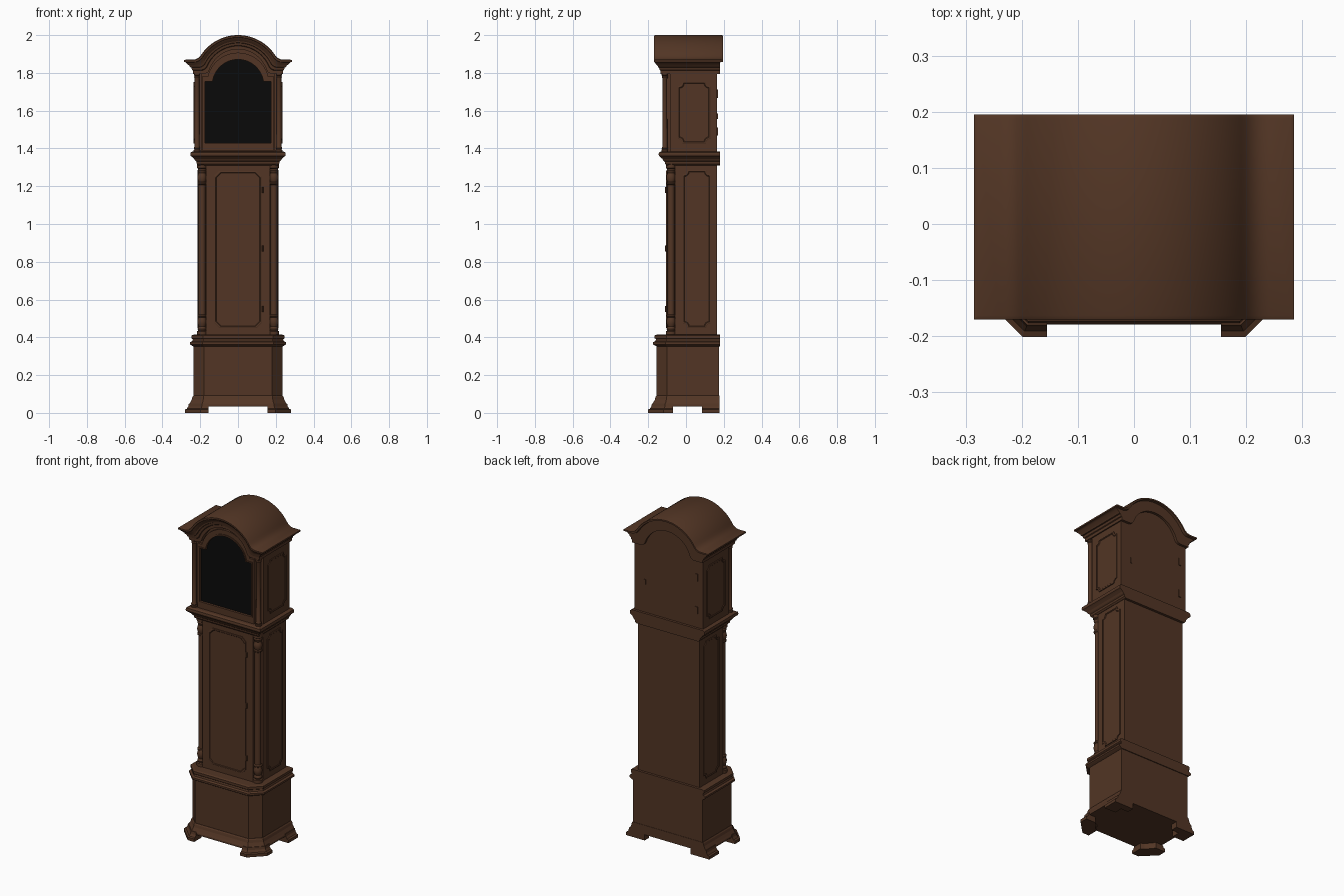
import bpy, bmesh, math

if "Cube" in bpy.data.objects:
    bpy.data.objects.remove(bpy.data.objects["Cube"])

def material(name, col):
    m = bpy.data.materials.new(name)
    m.diffuse_color = (*col, 1)
    m.use_nodes = True
    m.node_tree.nodes["Principled BSDF"].inputs["Base Color"].default_value = m.diffuse_color
    return m

WOOD = material("dark_walnut", (0.085, 0.036, 0.018))
BLACK = material("black_glass", (0.003, 0.003, 0.003))

def finish(name, bm, mat, smooth):
    bmesh.ops.recalc_face_normals(bm, faces=bm.faces)
    me = bpy.data.meshes.new(name)
    bm.to_mesh(me)
    bm.free()
    me.materials.append(mat)
    ob = bpy.data.objects.new(name, me)
    bpy.context.collection.objects.link(ob)
    if smooth:
        bpy.ops.object.select_all(action='DESELECT')
        ob.select_set(True)
        bpy.context.view_layer.objects.active = ob
        bpy.ops.object.shade_smooth_by_angle(angle=math.radians(30))
    return ob

def loft(name, rings, mat=WOOD, caps="fill", smooth=False):
    """Join closed rings of points; caps: fill, strip (front/back halves), or loop."""
    bm = bmesh.new()
    vs = [[bm.verts.new(p) for p in r] for r in rings]
    n = len(vs[0])
    pairs = list(zip(vs, vs[1:]))
    if caps == "loop":
        pairs.append((vs[-1], vs[0]))
    for a, b in pairs:
        for i in range(n):
            j = (i + 1) % n
            bm.faces.new((a[i], a[j], b[j], b[i]))
    if caps == "fill":
        bm.faces.new(vs[0])
        bm.faces.new(vs[-1])
    elif caps == "strip":
        for r in (vs[0], vs[-1]):
            for i in range(n // 2 - 1):
                bm.faces.new((r[i], r[i + 1], r[n - 2 - i], r[n - 1 - i]))
    return finish(name, bm, mat, smooth)

def box(name, x0, x1, y0, y1, z0, z1):
    return loft(name, [[(x0, y0, z), (x1, y0, z), (x1, y1, z), (x0, y1, z)] for z in (z0, z1)])

def lathe(name, x, y, prof, n=20):
    return loft(name, [[(x + r * math.cos(k * math.tau / n), y + r * math.sin(k * math.tau / n), z)
                        for k in range(n)] for r, z in prof], smooth=True)

def outline(o, z, w, f, back, c=0.0):
    """Plan outline grown by o on front and sides, with chamfered front corners."""
    k = c + 0.586 * o if c else 0.0001
    w, f = w + o, f + o
    return [(-w, back, z), (-w, -f + k, z), (-w + k, -f, z), (w - k, -f, z), (w, -f + k, z), (w, back, z)]

# ---- base with chamfered front corners
def base(o, z, back=0.175):
    return outline(o, z, 0.235, 0.155, back, 0.055)

loft("base_case", [base(0, 0.05), base(0, 0.38)])
loft("base_skirt", [base(o, z, 0.177) for o, z in
                    ((0.024, 0.035), (0.024, 0.045), (0.018, 0.055), (0.01, 0.07), (0.006, 0.085), (0.001, 0.092))])
loft("base_top_moulding", [base(o, z, 0.18) for o, z in
                           ((0.001, 0.352), (0.012, 0.358), (0.019, 0.363), (0.019, 0.374), (0.007, 0.38),
                            (0.004, 0.39), (0.011, 0.395), (0.011, 0.41), (0.0, 0.414))])

# ---- bracket feet
foot_prof = ((0.025, 0.05), (0.028, 0.035), (0.036, 0.022), (0.046, 0.018), (0.046, 0))
for s, side in ((1, "right"), (-1, "left")):
    rings_f, rings_b = [], []
    for o, z in foot_prof:
        w, f, c = 0.235 + o, -0.155 - o, 0.055 + 0.586 * o
        rings_f.append([(s * x, y, z) for x, y in ((0.155, f), (w - c, f), (w, f + c), (w, -0.07),
                                                   (0.215, -0.07), (0.2, -0.09), (0.175, -0.12), (0.155, -0.13))])
        rings_b.append([(s * x, y, z) for x, y in ((0.155, 0.177), (w, 0.177), (w, 0.085), (0.205, 0.085),
                                                   (0.205, 0.135), (0.155, 0.135))])
    loft("front_foot_" + side, rings_f)
    loft("back_foot_" + side, rings_b)

# ---- trunk with notched front corners
trunk = [(0.208, 0.165), (0.208, -0.058), (0.17, -0.058), (0.17, -0.1)]
trunk += [(-x, y) for x, y in reversed(trunk)]
loft("trunk_case", [[(x, y, z) for x, y in trunk] for z in (0.4, 1.33)])

# ---- corner columns of the trunk and of the hood
end = [(0.027, 0.0), (0.027, 0.022), (0.021, 0.026), (0.024, 0.034), (0.021, 0.042), (0.018, 0.048),
       (0.023, 0.06), (0.025, 0.075), (0.021, 0.092), (0.019, 0.096), (0.024, 0.1), (0.024, 0.107), (0.018, 0.112)]
trunk_prof = [(r, 0.41 + h) for r, h in end] + [(r, 1.318 - h) for r, h in reversed(end)]
cap = [(0.018, 0.0), (0.018, 0.012), (0.014, 0.016), (0.017, 0.022), (0.013, 0.03)]
hood_prof = [(r, 1.38 + h) for r, h in cap] + [(r * 0.95, 1.8 - h) for r, h in reversed(cap)]
for s, side in ((1, "right"), (-1, "left")):
    lathe("trunk_column_" + side, s * 0.19, -0.079, trunk_prof)
    lathe("hood_column_" + side, s * 0.217, -0.112, hood_prof)

# ---- raised panels with scooped corners
def panel(name, place, u, v, hw, hh, r, square=False):
    rings = []
    for d, i in ((-0.002, 0), (0.005, 0), (0.006, 0.002), (0.006, 0.007), (0.003, 0.01)):
        pts = []
        for sx, sy, a in ((1, 1, -90), (-1, 1, 0), (-1, -1, 90), (1, -1, 180)):
            cx, cy = u + sx * (hw - i), v + sy * (hh - i)
            steps = [0, 1] if square else [k / 6 for k in range(7)]
            for t in steps:
                ang = math.radians(a - 90 * t)
                pts.append(place(cx + r * math.cos(ang), cy + r * math.sin(ang), d))
            if not square:   # little square step either side of the scoop
                b = 0.006
                e1, e2 = (cx, cy - sy * (r + b)), (cx - sx * (r + b), cy)
                if sx * sy < 0:
                    e1, e2 = e2, e1
                pts.insert(len(pts) - 7, place(*e1, d))
                pts.append(place(*e2, d))
        rings.append(pts)
    loft(name, rings)

panel("trunk_door", lambda u, v, d: (u, -0.1 - d, v), 0, 0.865, 0.125, 0.415, 0.026, True)
for s, side in ((1, "right"), (-1, "left")):
    panel("trunk_side_panel_" + side, lambda u, v, d: (s * (0.208 + d), u, v), 0.057, 0.868, 0.074, 0.418, 0.024)
    panel("hood_side_panel_" + side, lambda u, v, d: (s * (0.23 + d), u, v), 0.043, 1.59, 0.087, 0.163, 0.024)

# ---- waist moulding between trunk and hood
loft("waist_moulding", [outline(o, z, 0.21, 0.103, 0.18) for o, z in
                        ((0.0, 1.31), (0.008, 1.318), (0.01, 1.33), (0.016, 1.335), (0.022, 1.345), (0.032, 1.354),
                         (0.04, 1.36), (0.042, 1.368), (0.04, 1.379), (0.028, 1.385))])

# ---- hood: wings and arch that the roof, the cornice and the case share
def arch(off, xe):
    R, cz, zw = 0.2346 - off, 1.7654, 1.87 - off
    a = math.asin((zw - cz) / R)
    xj, b = R * math.cos(a), a + 0.16
    p0, p2 = (R * math.cos(b), cz + R * math.sin(b)), (xj + 0.03, zw)
    half = [(xe, zw)]
    for k in range(6):               # soft valley between wing and arch
        t = k / 5
        half.append(tuple((1 - t) ** 2 * p2[i] + 2 * t * (1 - t) * (xj, zw)[i] + t * t * p0[i] for i in (0, 1)))
    for k in range(1, 13):
        g = b + (math.pi / 2 - b) * k / 12
        half.append((R * math.cos(g), cz + R * math.sin(g)))
    return half + [(-x, z) for x, z in reversed(half[:-1])]

cornice = ((0.0, 0.278, -0.163, 0.188), (0.003, 0.285, -0.17, 0.195), (0.012, 0.285, -0.17, 0.195),
           (0.014, 0.278, -0.165, 0.18), (0.022, 0.27, -0.16, 0.18), (0.032, 0.257, -0.15, 0.18),
           (0.04, 0.253, -0.148, 0.18), (0.042, 0.247, -0.143, 0.18), (0.055, 0.243, -0.14, 0.18),
           (0.058, 0.238, -0.135, 0.18), (0.075, 0.237, -0.134, 0.18))
rings = []
for off, xe, yf, yb in cornice:
    c = arch(off, xe)
    rings.append([(x, yf, z) for x, z in c] + [(x, yb, z) for x, z in reversed(c)])
loft("arched_roof_cornice", rings, caps="strip", smooth=True)

def slab(name, off, w, z0, y0, y1):
    c = arch(off, w) + [(-w, z0), (w, z0)]
    loft(name, [[(x, y, z) for x, z in c] for y in (y0, y1)])

slab("hood_case", 0.06, 0.23, 1.375, -0.085, 0.165)
slab("hood_front", 0.06, 0.192, 1.375, -0.105, -0.08)

# ---- hood door frame and dark glass
def door(w, zb, zs, R, cz, y):
    a = math.asin((zs - cz) / R)
    arc = [(R * math.cos(g), y, cz + R * math.sin(g))
           for g in (a + (math.pi - 2 * a) * k / 28 for k in range(29))]
    return [(w, y, zb), (w, y, zs)] + arc + [(-w, y, zs), (-w, y, zb)]

outer, mid, inner = (0.19, 1.388, 1.78, 0.165, 1.742), (0.18, 1.425, 1.762, 0.143, 1.737), (0.174, 1.43, 1.755, 0.136, 1.735)
loft("hood_door_frame", [door(*outer, -0.1), door(*outer, -0.118), door(*mid, -0.118),
                         door(*mid, -0.123), door(*inner, -0.123), door(*inner, -0.1)], caps="loop")
loft("hood_glass", [door(*inner, -0.104), door(*inner, -0.109)], BLACK)

# ---- hinges and latch
for i, z in enumerate((0.55, 0.87, 1.18)):
    lathe(f"trunk_hinge_{i + 1}", 0.131, -0.106, ((0.005, z - 0.015), (0.005, z + 0.015)), 10)
for i, z in enumerate((1.49, 1.69)):
    box(f"back_hinge_{i + 1}", -0.195, -0.178, 0.16, 0.17, z - 0.022, z + 0.022)
box("back_latch", 0.155, 0.165, 0.16, 0.17, 1.555, 1.585)
